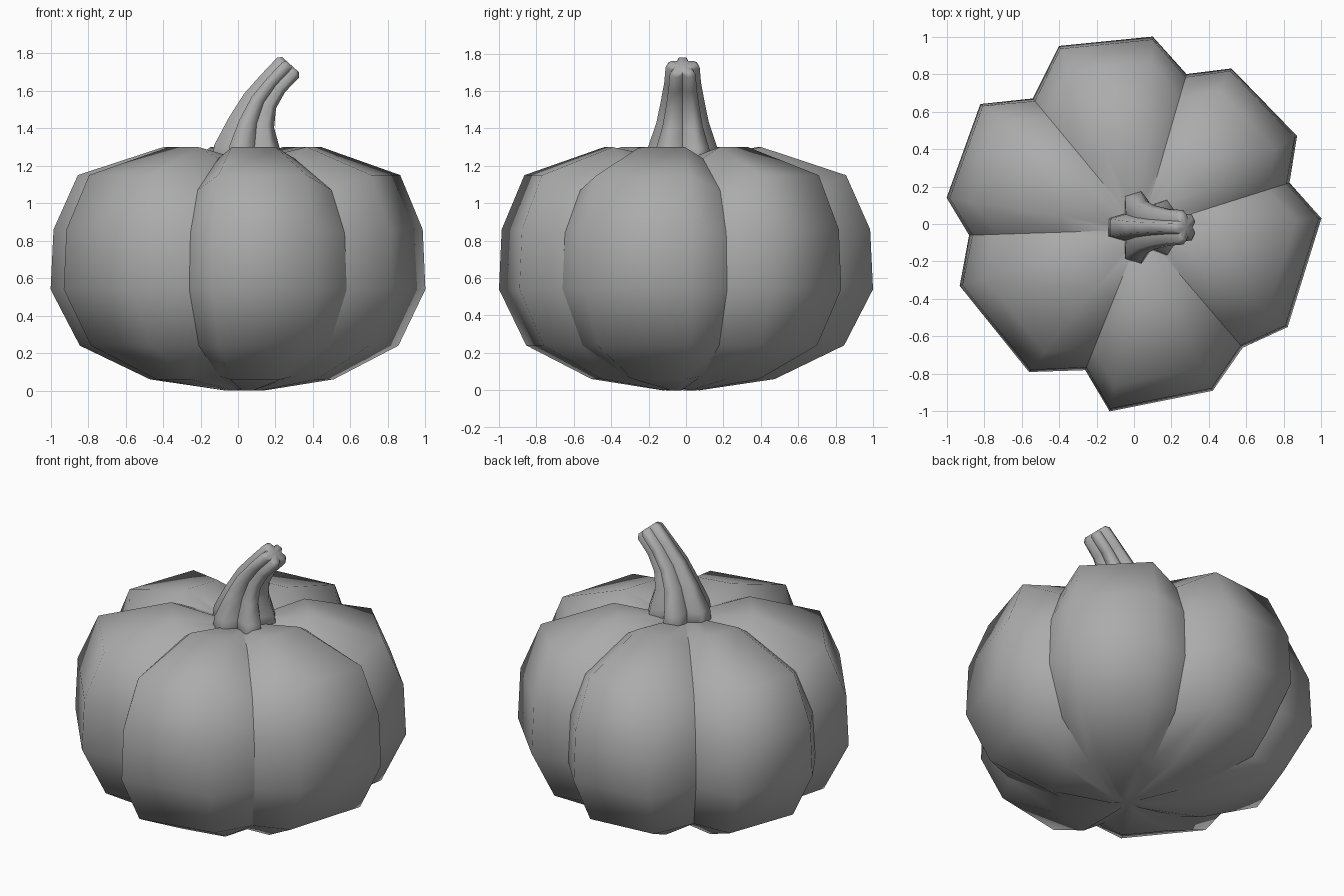
import bpy, bmesh, math

if "Cube" in bpy.data.objects:
    bpy.data.objects.remove(bpy.data.objects["Cube"])

grey = bpy.data.materials.new("dark_grey")
grey.diffuse_color = (.41, .41, .41, 1)
grey.use_nodes = True
grey.node_tree.nodes["Principled BSDF"].inputs["Base Color"].default_value = grey.diffuse_color


def loft(name, rings, bottom, top, first_crease=0):
    """Skin closed rings, close the ends with fans, crease every third column."""
    bm = bmesh.new()
    vs = [[bm.verts.new(p) for p in ring] for ring in rings]
    n = len(vs[0])
    for a, b in zip(vs, vs[1:]):
        for i in range(n):
            j = (i + 1) % n
            bm.faces.new((a[i], a[j], b[j], b[i]))
    lo, hi = bm.verts.new(bottom), bm.verts.new(top)
    for i in range(n):
        j = (i + 1) % n
        bm.faces.new((vs[0][j], vs[0][i], lo))
        bm.faces.new((vs[-1][i], vs[-1][j], hi))
    bmesh.ops.recalc_face_normals(bm, faces=bm.faces)
    for f in bm.faces:
        f.smooth = True
    for a, b in list(zip(vs, vs[1:]))[first_crease:]:
        for i in range(0, n, 3):
            bm.edges.get((a[i], b[i])).smooth = False
    me = bpy.data.meshes.new(name)
    bm.to_mesh(me)
    bm.free()
    me.materials.append(grey)
    ob = bpy.data.objects.new(name, me)
    bpy.context.collection.objects.link(ob)
    return ob


# Pumpkin body: widest outline, valley followed by two lobe points, six times
outline = [(.83, .22), (.87, .47), (.52, .83),
           (.28, .80), (.10, 1.0), (-.40, .95),
           (-.54, .67), (-.82, .64), (-1.0, .14),
           (-.88, -.06), (-.93, -.33), (-.56, -.79),
           (-.26, -.78), (-.13, -1.0), (.42, -.89),
           (.58, -.66), (.82, -.55), (1.0, .03)]
# (scale, height) profiles for the lobes and the valleys
lobe = [(.10, 0), (.49, .06), (.85, .24), (1, .54), (.985, .86),
        (.86, 1.15), (.42, 1.30), (.15, 1.25)]
valley = [(.08, .01), (.46, .075), (.83, .24), (1, .54), (.98, .84),
          (.85, 1.07), (.48, 1.24), (.15, 1.24)]
rings = []
for k in range(len(lobe)):
    ring = []
    for i, (x, y) in enumerate(outline):
        f, z = valley[k] if i % 3 == 0 else lobe[k]
        ring.append((x * f + .04 * (1 - f), y * f - .03 * (1 - f), z))
    rings.append(ring)
loft("pumpkin_body", rings, (.03, -.02, .01), (.05, -.03, 1.22), first_crease=1)

# Stem: five ribs swept along a leaning path (x, z, in-plane radius, y radius, tilt)
path = [(.055, 1.15, .20, .205, 0), (.052, 1.30, .178, .178, 3),
        (.075, 1.43, .125, .135, 13), (.12, 1.545, .095, .112, 25),
        (.19, 1.64, .08, .095, 38), (.268, 1.722, .08, .088, 42),
        (.282, 1.738, .062, .068, 42)]
rings = []
for cx, cz, rx, ry, tilt in path:
    t = math.radians(tilt)
    ring = []
    for i in range(15):
        rib, part = divmod(i, 3)
        ang = math.radians(72 * rib + (0, 22, 50)[part])
        r = .66 if part == 0 else 1.04
        u, v = rx * r * math.cos(ang), ry * r * math.sin(ang)
        ring.append((cx + u * math.cos(t), -.018 + v, cz - u * math.sin(t)))
    rings.append(ring)
loft("pumpkin_stem", rings, (.055, -.018, 1.15), (.278, -.018, 1.735))
